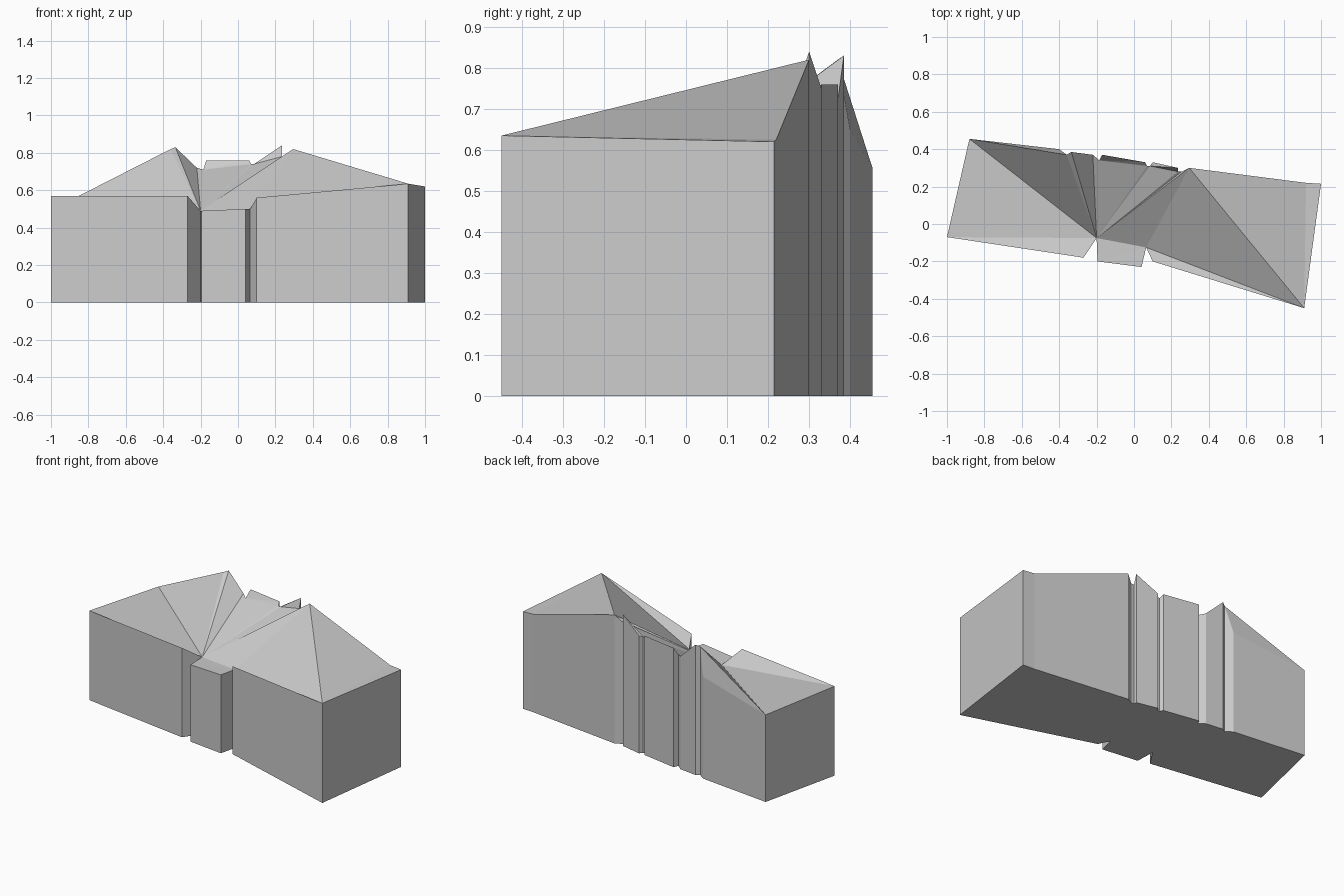
import bpy
import bmesh
from mathutils import Vector

default_cube = bpy.data.objects.get("Cube")
if default_cube:
    bpy.data.objects.remove(default_cube, do_unlink=True)

stone = bpy.data.materials.new("pale_grey")
stone.use_nodes = True
stone.diffuse_color = (0.6, 0.6, 0.6, 1)
stone.node_tree.nodes["Principled BSDF"].inputs["Base Color"].default_value = stone.diffuse_color

# Eave corners, counter-clockwise from the outer front corner of the right wing
eaves = {
    "wing_front_outer": (-1, -.07, .57),
    "wing_front_inner": (-.27, -.18, .57),
    "valley_right": (-.2, -.075, .49),
    "porch_right": (-.195, -.2, .49),
    "porch_left": (.04, -.23, .5),
    "valley_left": (.065, -.125, .5),
    "hall_front_inner": (.1, -.2, .56),
    "hall_front_outer": (.91, -.45, .635),
    "hall_back_outer": (1, .215, .62),
    "hall_back_bend": (.92, .22, .625),
    "hall_peak": (.295, .3, .82),
    "slot_left": (.255, .28, .78),
    "slot_right": (.235, .28, .78),
    "spike": (.235, .3, .84),
    "spike_foot": (.1, .33, .75),
    "groove_left": (.085, .31, .74),
    "groove_right": (.07, .31, .74),
    "panel_left": (.06, .33, .76),
    "panel_right": (-.17, .37, .76),
    "notch": (-.185, .34, .71),
    "gable_foot": (-.22, .37, .72),
    "gable_peak": (-.335, .385, .83),
    "wing_peak": (-.36, .37, .82),
    "wing_step": (-.4, .4, .65),
    "wing_back_outer": (-.88, .455, .555),
}


def add_part(name, polygons, face_up=False):
    """Make a flat-shaded object from lists of points."""
    bm = bmesh.new()
    for polygon in polygons:
        face = bm.faces.new([bm.verts.new(point) for point in polygon])
        face.normal_update()
        if face_up and face.normal.z < 0:
            face.normal_flip()
    bmesh.ops.remove_doubles(bm, verts=bm.verts, dist=.0001)
    mesh = bpy.data.meshes.new(name)
    bm.to_mesh(mesh)
    bm.free()
    mesh.materials.append(stone)
    part = bpy.data.objects.new(name, mesh)
    bpy.context.collection.objects.link(part)


def add_roof(name, *panels):
    """Make roof panels, each given as the names of its corners."""
    add_part(name, [[eaves[c] for c in panel.split()] for panel in panels], True)


# Walls rise from the ground to the eaves, closed by a floor
tops = [Vector(point) for point in eaves.values()]
feet = [Vector((p.x, p.y, 0)) for p in tops]
walls = [(feet[i - 1], feet[i], tops[i], tops[i - 1]) for i in range(len(tops))]
add_part("walls", walls)
add_part("floor", [feet[::-1]])

# Right wing: low front slope, rising back slope and gable
add_roof(
    "right_wing_roof",
    "wing_front_outer wing_front_inner valley_right",
    "wing_front_outer valley_right wing_back_outer",
    "wing_back_outer valley_right wing_peak",
    "wing_back_outer wing_peak wing_step",
    "valley_right gable_peak wing_peak",
    "valley_right gable_foot gable_peak",
    "valley_right notch gable_foot",
)

# Centre: porch cap, main slope and the raised strips along the back
add_roof(
    "centre_roof",
    "porch_right porch_left valley_left",
    "porch_right valley_left valley_right",
    "valley_right valley_left hall_peak",
    "valley_right hall_peak slot_left",
    "valley_right slot_left slot_right",
    "valley_right slot_right groove_left",
    "valley_right groove_left groove_right",
    "valley_right groove_right notch",
    "notch groove_right panel_left",
    "notch panel_left panel_right",
    "groove_left slot_right spike",
    "groove_left spike spike_foot",
)

# Left hall: front slope and hipped end
add_roof(
    "left_hall_roof",
    "valley_left hall_front_inner hall_front_outer",
    "valley_left hall_front_outer hall_peak",
    "hall_peak hall_front_outer hall_back_bend",
    "hall_front_outer hall_back_outer hall_back_bend",
)
